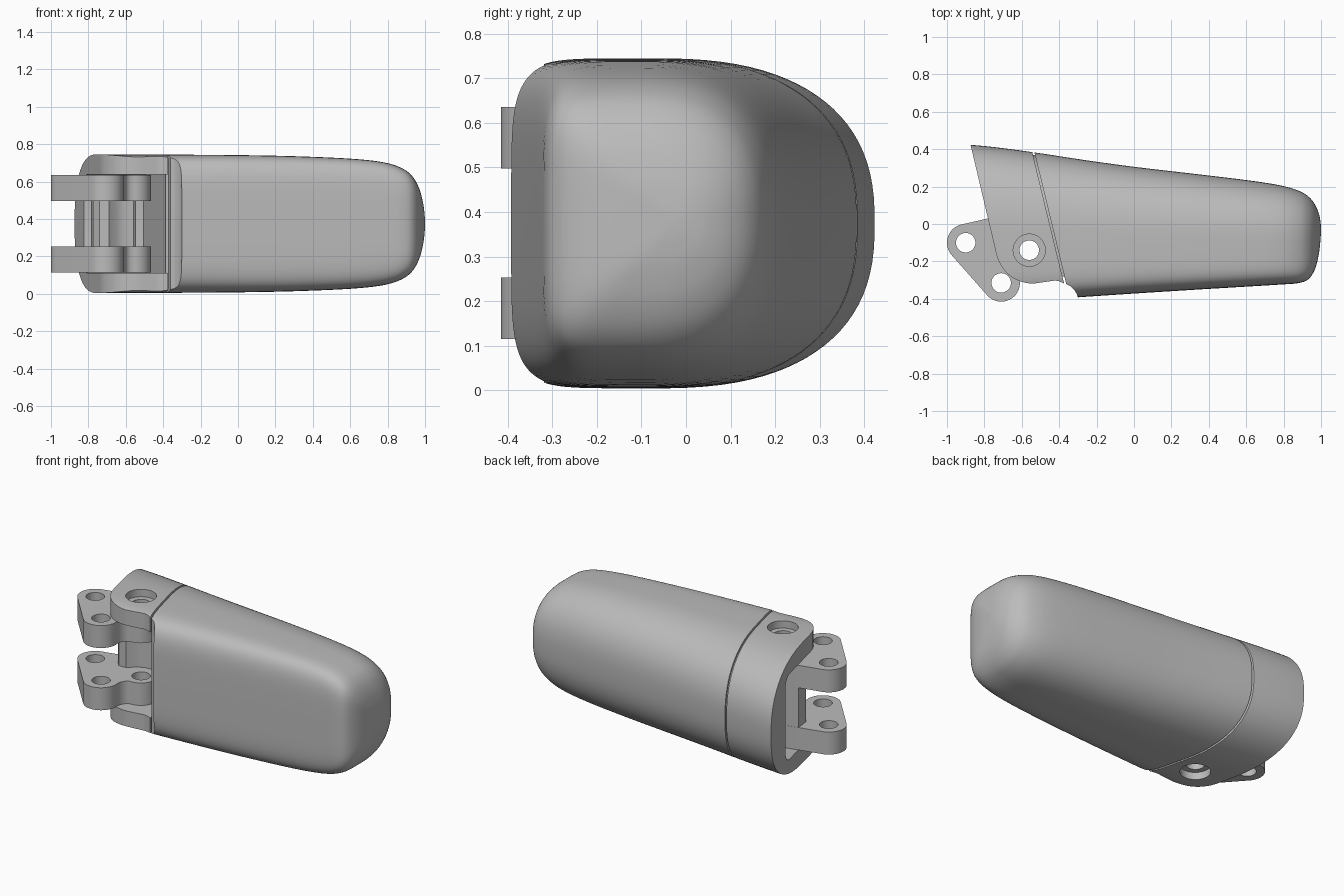
import bpy, bmesh, math

if "Cube" in bpy.data.objects:
    bpy.data.objects.remove(bpy.data.objects["Cube"])

MID = 0.3745          # mid height of the whole part
grey = bpy.data.materials.new("light_grey")
grey.diffuse_color = (0.5, 0.5, 0.5, 1)
grey.use_nodes = True
grey.node_tree.nodes["Principled BSDF"].inputs["Base Color"].default_value = grey.diffuse_color


def make(name, bm):
    bmesh.ops.recalc_face_normals(bm, faces=bm.faces[:])
    me = bpy.data.meshes.new(name)
    bm.to_mesh(me)
    bm.free()
    ob = bpy.data.objects.new(name, me)
    bpy.context.scene.collection.objects.link(ob)
    me.materials.append(grey)
    return ob


def prism(name, pts, z0, z1):
    bm = bmesh.new()
    low = [bm.verts.new((x, y, z0)) for x, y in pts]
    top = [bm.verts.new((x, y, z1)) for x, y in pts]
    bm.faces.new(low)
    bm.faces.new(top)
    n = len(pts)
    for i in range(n):
        j = (i + 1) % n
        bm.faces.new((low[i], low[j], top[j], top[i]))
    return make(name, bm)


def arc(cx, cy, r, a0, a1, n=20):
    return [(cx + r * math.cos(math.radians(a0 + (a1 - a0) * i / n)),
             cy + r * math.sin(math.radians(a0 + (a1 - a0) * i / n))) for i in range(n + 1)]


def disc(cx, cy, r, z0, z1):
    return prism("hole_cutter", arc(cx, cy, r, 0, 352.5, 47), z0, z1)


def spline(rows, steps):
    """Catmull-Rom through rows of any width."""
    out = []
    for i in range(len(rows) - 1):
        p = [rows[max(i - 1, 0)], rows[i], rows[i + 1], rows[min(i + 2, len(rows) - 1)]]
        for s in range(steps):
            t = s / steps
            out.append(tuple(0.5 * (2 * b + (c - a) * t + (2 * a - 5 * b + 4 * c - d) * t * t
                                    + (3 * b - a - 3 * c + d) * t ** 3) for a, b, c, d in zip(*p)))
    return out + [rows[-1]]


def boolean(ob, cutter, op):
    m = ob.modifiers.new("bool", 'BOOLEAN')
    m.operation, m.object, m.solver = op, cutter, 'EXACT'
    bpy.context.view_layer.objects.active = ob
    bpy.ops.object.modifier_apply(modifier=m.name)
    bpy.data.objects.remove(cutter)


# Stations along the finger: x, back y, front y, half height
STATIONS = [(-1.05, .435, -.435, .368), (-.8, .417, -.42, .37), (-.54, .384, -.408, .37),
            (-.27, .343, -.39, .369), (0, .306, -.372, .367), (.3, .271, -.353, .361),
            (.6, .235, -.335, .348), (.78, .207, -.324, .328), (.88, .178, -.316, .295),
            (.935, .145, -.293, .25), (.97, .1, -.235, .185), (.99, .05, -.15, .108),
            (.998, .005, -.07, .045), (1.0, -.025, -.038, .008)]


def body(name, shrink=0.0):
    bm = bmesh.new()
    rings, n = [], 96
    for x, yt, yb, zh in spline(STATIONS, 5):
        yc = yb + .42 * (yt - yb)
        ring = []
        for i in range(n):
            a = 2 * math.pi * (i + .5) / n
            c, s = math.cos(a), math.sin(a)
            e = 2 / 2.5 if s > 0 else 2 / 5.5     # round back, squarer front
            h = (yt - yc if s > 0 else yc - yb) - shrink
            ring.append(bm.verts.new((x, yc + math.copysign(abs(s) ** e * h, s),
                                      MID + math.copysign(abs(c) ** e * (zh - shrink), c))))
        rings.append(ring)
    for r, q in zip(rings, rings[1:]):
        for i in range(n):
            j = (i + 1) % n
            bm.faces.new((r[i], r[j], q[j], q[i]))
    bm.faces.new(rings[0])
    bm.faces.new(rings[-1])
    return make(name, bm)


# Fingertip: body right of the slanted seam, with a concave front heel
tip = body("fingertip")
tip_profile = [(-.561, .5), (-.362, -.322), (-.338, -.334), (-.318, -.354), (-.305, -.376),
               (-.298, -.4), (-.297, -.5), (1.2, -.5), (1.2, .5)]
boolean(tip, prism("tip_cutter", tip_profile, -.2, 1), 'INTERSECT')

# Knuckle sleeve: body between the end slant and the seam, with a rounded lug
lug = spline([(-.748, -.11), (-.725, -.195), (-.68, -.262), (-.62, -.302), (-.55, -.318),
              (-.47, -.309), (-.415, -.303), (-.374, -.318)], 4)
base_profile = [(-.892, .5)] + lug + [(-.572, .5)]
sleeve = body("knuckle_sleeve")
boolean(sleeve, prism("sleeve_cutter", base_profile, -.2, 1), 'INTERSECT')

# Hollow of the sleeve, open at the end and at the front
cavity = prism("cavity_cutter", [(-1.3, -.7), (-.1, -.7), (-.1, .21), (-1.3, .21)], .112, .637)
bev = cavity.modifiers.new("round", 'BEVEL')
bev.width, bev.segments = .06, 5
boolean(sleeve, cavity, 'DIFFERENCE')

# Pivot holes with counterbores in both sleeve walls
PIVOT = (-.56, -.14)
boolean(sleeve, disc(*PIVOT, .052, -.2, 1), 'DIFFERENCE')
for z0, z1 in ((-.2, .05), (.699, 1)):
    boolean(sleeve, disc(*PIVOT, .086, z0, z1), 'DIFFERENCE')

# Thin recessed core that closes the seam groove
core = body("seam_core", .014)
boolean(core, prism("core_cutter", [(-.575, .5), (-.387, -.28), (-.366, -.28), (-.555, .5)],
                    -.2, 1), 'INTERSECT')

# Two link plates with three holes each
A, B = (-.9, -.1), (-.71, -.315)
link = (arc(*A, .1, 105, 222) + arc(*B, .1, 222, 370)
        + [(-.607, -.272), (-.592, -.248), (-.575, -.236)]
        + arc(*PIVOT, .094, 275, 420) + [(-.54, -.02), (-.58, .05), (-.63, .065), (-.78, .03)])
parts = [tip, sleeve, core]
for label, z0, z1 in (("lower", .115, .253), ("upper", .497, .635)):
    plate = prism(label + "_link_plate", link, z0, z1)
    for c in (A, B, PIVOT):
        boolean(plate, disc(*c, .052, -.2, 1), 'DIFFERENCE')
    parts.append(plate)

# Web joining the two plates
web = [(-.785, .028), (-.775, -.06), (-.74, -.1), (-.69, -.1), (-.65, -.06), (-.61, -.04),
       (-.56, -.035), (-.545, -.02), (-.58, .05), (-.63, .064)]
parts.append(prism("link_web", web, .245, .505))

# Smooth shading with sharp machined edges
for ob in parts:
    bpy.ops.object.select_all(action='DESELECT')
    ob.select_set(True)
    bpy.context.view_layer.objects.active = ob
    bpy.ops.object.shade_smooth_by_angle(angle=math.radians(30))
